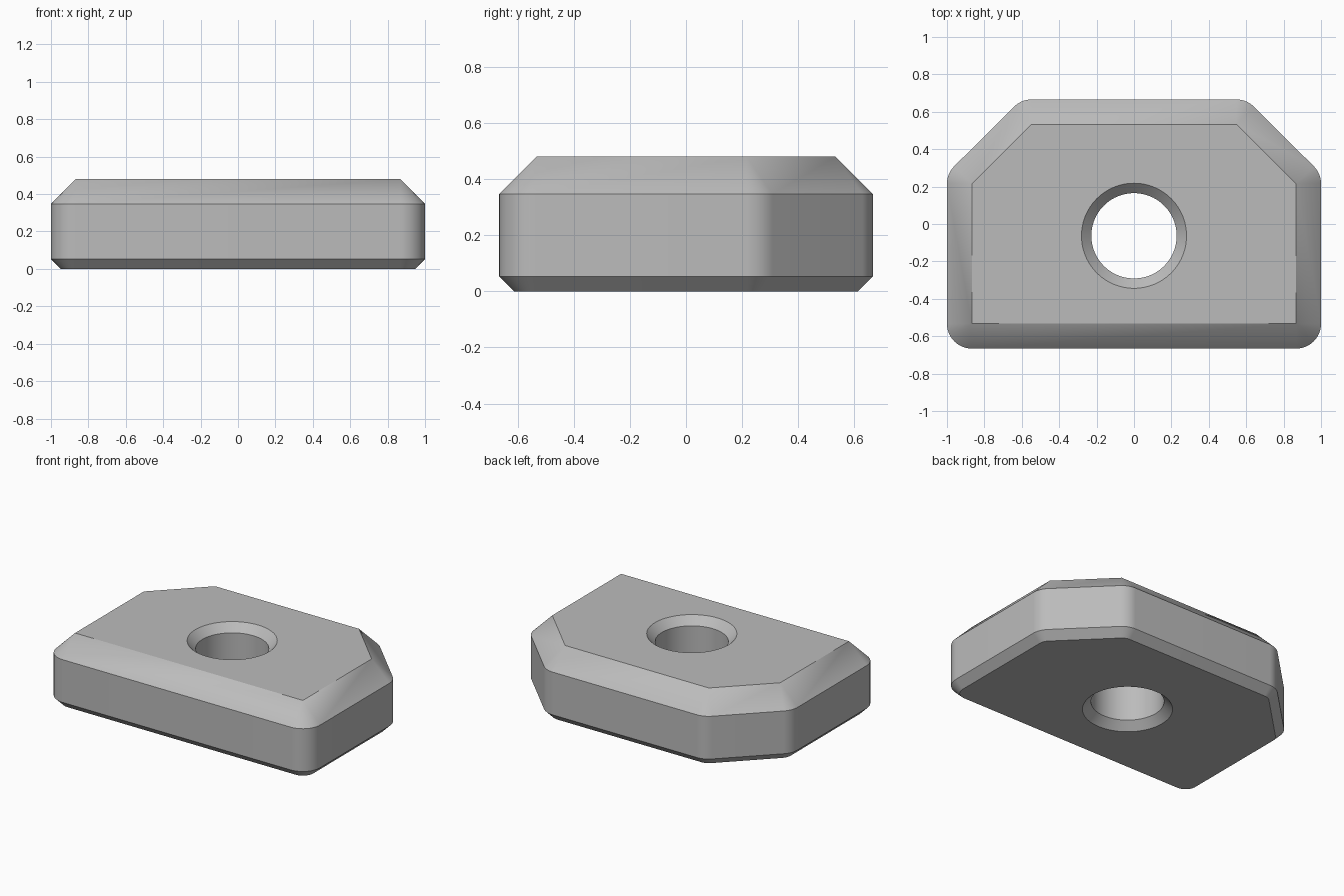
import bpy, bmesh
from math import pi, cos, sin, atan2, radians
from mathutils import Vector

cube = bpy.data.objects.get("Cube")
if cube:
    bpy.data.objects.remove(cube, do_unlink=True)

# Plate dimensions
HEIGHT = 0.48
BEVEL = 0.133
FOOT = 0.053
HOLE_Y = -0.063
HOLE_R = 0.228
CORNERS = [Vector(p) for p in ((-0.867, -0.533), (0.867, -0.533), (0.867, 0.215),
                               (0.547, 0.533), (-0.547, 0.533), (-0.867, 0.215))]


def rounded_outline(radius, steps=12):
    """Core polygon grown outward by radius, with an arc at every corner."""
    points = []
    for i, corner in enumerate(CORNERS):
        before = corner - CORNERS[i - 1]
        after = CORNERS[(i + 1) % len(CORNERS)] - corner
        start = atan2(before.y, before.x) - pi / 2
        turn = (atan2(after.y, after.x) - atan2(before.y, before.x)) % (2 * pi)
        for k in range(steps + 1):
            a = start + turn * k / steps
            points.append(corner + radius * Vector((cos(a), sin(a))))
    return points


def circle(radius, steps=96):
    return [Vector((radius * cos(2 * pi * k / steps), HOLE_Y + radius * sin(2 * pi * k / steps)))
            for k in range(steps)]


def loft(bm, levels, outline):
    """Stack outlines given as (radius, z) and join neighbours with quads."""
    rings = [[bm.verts.new((p.x, p.y, z)) for p in outline(r)] for r, z in levels]
    for low, high in zip(rings, rings[1:]):
        for i in range(len(low)):
            bm.faces.new((low[i - 1], low[i], high[i], high[i - 1]))


bm = bmesh.new()
# Outer wall with a small foot chamfer and a wide top chamfer
loft(bm, [(BEVEL - FOOT, 0), (BEVEL, FOOT), (BEVEL, HEIGHT - BEVEL), (0, HEIGHT)], rounded_outline)
# Through hole, chamfered at both ends
loft(bm, [(HOLE_R + FOOT, 0), (HOLE_R, FOOT), (HOLE_R, HEIGHT - FOOT), (HOLE_R + FOOT, HEIGHT)], circle)
bmesh.ops.remove_doubles(bm, verts=bm.verts[:], dist=0.0001)

# Flat top and bottom around the hole
for z in (0, HEIGHT):
    rim = [e for e in bm.edges if e.is_boundary and all(abs(v.co.z - z) < 0.001 for v in e.verts)]
    bmesh.ops.triangle_fill(bm, edges=rim, use_beauty=True, normal=(0, 0, 1))
bmesh.ops.recalc_face_normals(bm, faces=bm.faces[:])

mesh = bpy.data.meshes.new("chamfered_plate")
bm.to_mesh(mesh)
bm.free()
plate = bpy.data.objects.new("chamfered_plate", mesh)
bpy.context.collection.objects.link(plate)

# Plain grey material
grey = bpy.data.materials.new("plain_grey")
grey.use_nodes = True
color = (0.5, 0.5, 0.5, 1)
grey.diffuse_color = color
grey.node_tree.nodes["Principled BSDF"].inputs["Base Color"].default_value = color
mesh.materials.append(grey)

# Smooth rounded corners, crisp chamfer edges
bpy.context.view_layer.objects.active = plate
plate.select_set(True)
bpy.ops.object.shade_smooth_by_angle(angle=radians(30))
